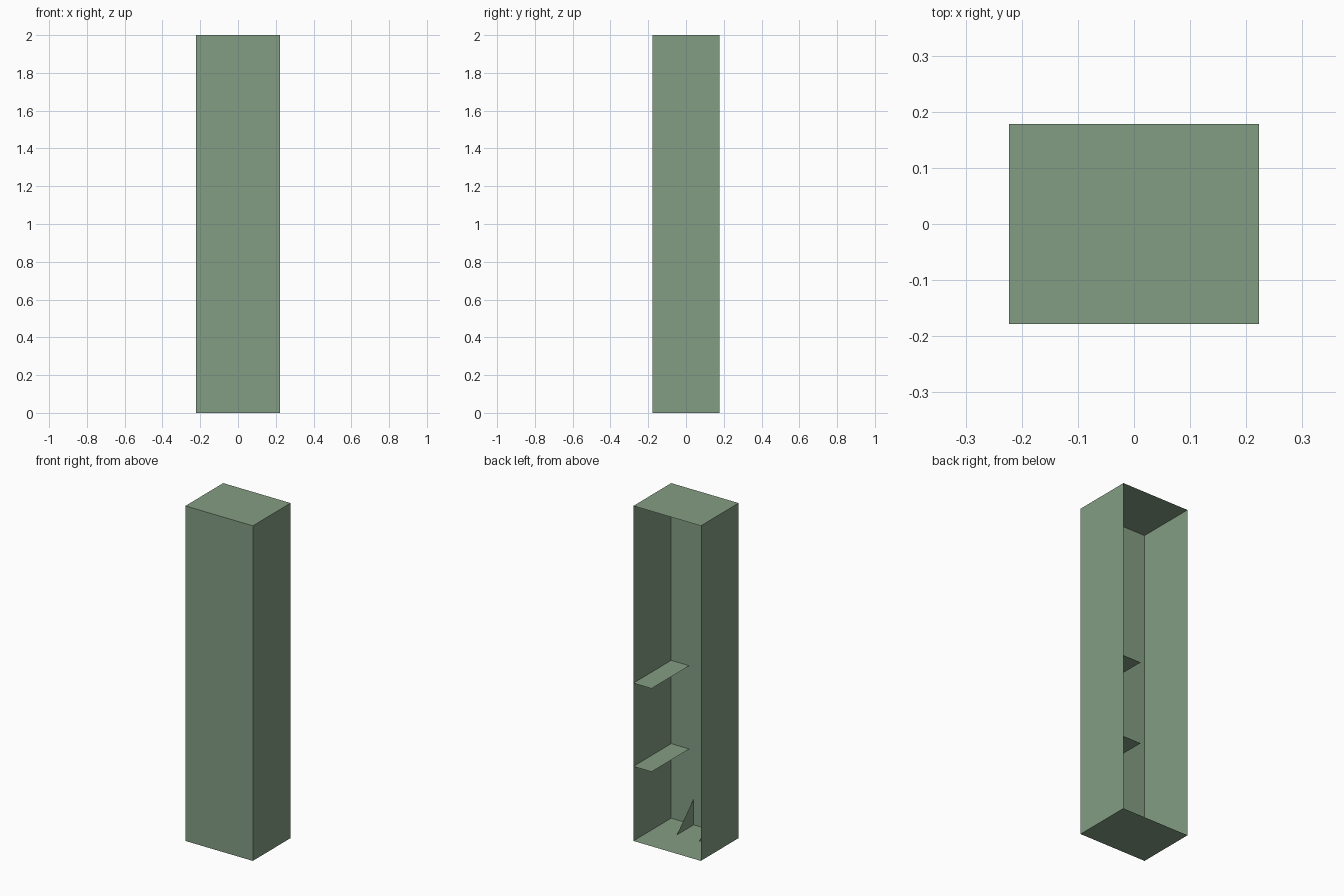
import bpy

if "Cube" in bpy.data.objects:
    bpy.data.objects.remove(bpy.data.objects["Cube"])

W, D, H = 0.2225, 0.178, 2.0   # half width, half depth, height

paint = bpy.data.materials.new("green_paint")
paint.diffuse_color = (0.23, 0.34, 0.23, 1)
paint.use_nodes = True
paint.node_tree.nodes["Principled BSDF"].inputs["Base Color"].default_value = paint.diffuse_color


def sheet(name, pts):
    """One flat sheet-metal panel from its corner points."""
    mesh = bpy.data.meshes.new(name)
    mesh.from_pydata(pts, [], [tuple(range(len(pts)))])
    mesh.materials.append(paint)
    obj = bpy.data.objects.new(name, mesh)
    bpy.context.collection.objects.link(obj)
    return obj


def level(name, x0, x1, z, up=True):
    """Horizontal panel running the full depth."""
    pts = [(x0, -D, z), (x1, -D, z), (x1, D, z), (x0, D, z)]
    return sheet(name, pts if up else pts[::-1])


# Casing, open at the back
sheet("front_panel", [(-W, -D, 0), (W, -D, 0), (W, -D, H), (-W, -D, H)])
sheet("right_panel", [(W, -D, 0), (W, D, 0), (W, D, H), (W, -D, H)])
sheet("left_panel", [(-W, D, 0), (-W, -D, 0), (-W, -D, H), (-W, D, H)])
level("top_panel", -W, W, H)
level("bottom_panel", -W, W, 0, up=False)

# Narrow shelves on the right wall
for i, z in enumerate((0.445, 0.942)):
    level(f"shelf_{i + 1}", 0.103, W, z)

# Triangular gussets bracing the front panel to the floor
for side, x in (("left", -W / 3), ("right", W / 3)):
    sheet(f"gusset_{side}", [(x, -D, 0), (x, -0.02, 0), (x, -D, 0.155)])
